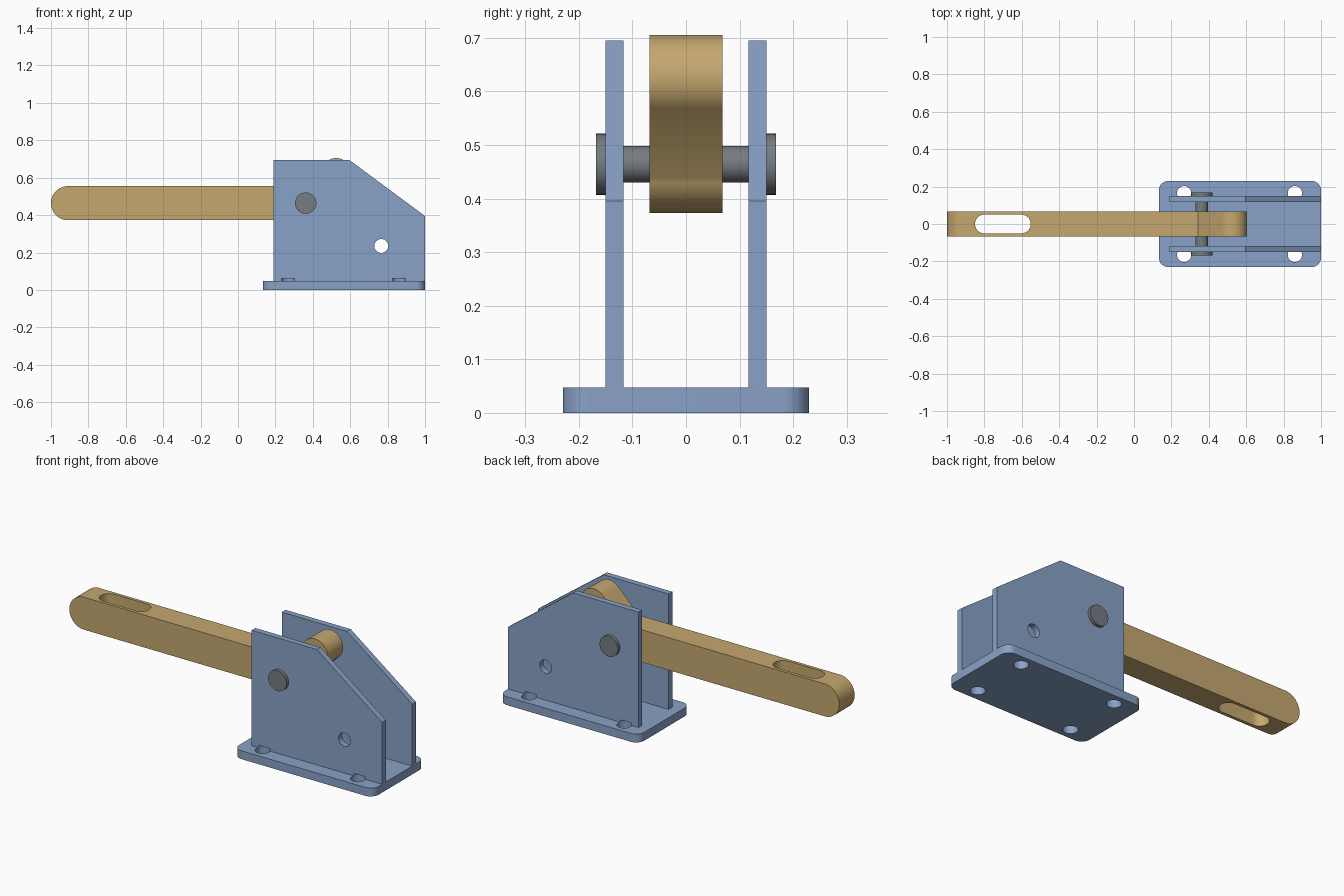
import bpy, bmesh, math

if "Cube" in bpy.data.objects:
    bpy.data.objects.remove(bpy.data.objects["Cube"])


def material(name, rgb):
    m = bpy.data.materials.new(name)
    m.diffuse_color = (*rgb, 1)
    m.use_nodes = True
    m.node_tree.nodes["Principled BSDF"].inputs["Base Color"].default_value = m.diffuse_color
    return m


BLUE = material("steel_blue", (0.25, 0.36, 0.57))
TAN = material("brass_tan", (0.56, 0.39, 0.16))
GREY = material("pin_grey", (0.18, 0.20, 0.22))


def arc(cx, cy, r, a0, a1, n=24):
    """Points on an arc, angles in degrees."""
    angles = [math.radians(a0 + (a1 - a0) * i / n) for i in range(n + 1)]
    return [(cx + r * math.cos(a), cy + r * math.sin(a)) for a in angles]


def circle(cx, cy, r, n=48):
    return arc(cx, cy, r, 0, 360, n)[:-1]


def prism(name, outline, axis, lo, hi, mat=None):
    """Extrude an outline along z (points are x,y) or y (points are x,z)."""
    bm = bmesh.new()
    place = (lambda p, d: (p[0], p[1], d)) if axis == "z" else (lambda p, d: (p[0], d, p[1]))
    face = bm.faces.new([bm.verts.new(place(p, lo)) for p in outline])
    ext = bmesh.ops.extrude_face_region(bm, geom=[face])
    new = [v for v in ext["geom"] if isinstance(v, bmesh.types.BMVert)]
    bmesh.ops.translate(bm, verts=new, vec=place((0, 0), hi - lo))
    bmesh.ops.recalc_face_normals(bm, faces=bm.faces)
    mesh = bpy.data.meshes.new(name)
    bm.to_mesh(mesh)
    bm.free()
    obj = bpy.data.objects.new(name, mesh)
    bpy.context.collection.objects.link(obj)
    if mat:
        mesh.materials.append(mat)
    return obj


def activate(obj):
    bpy.ops.object.select_all(action="DESELECT")
    obj.select_set(True)
    bpy.context.view_layer.objects.active = obj


def cut(obj, cutters):
    activate(obj)
    for c in cutters:
        mod = obj.modifiers.new("cut", "BOOLEAN")
        mod.operation = "DIFFERENCE"
        mod.solver = "EXACT"
        mod.object = c
        bpy.ops.object.modifier_apply(modifier=mod.name)


def smooth(obj):
    activate(obj)
    bpy.ops.object.shade_smooth_by_angle(angle=math.radians(30))


# Base plate with rounded corners
x0, x1, hw, r, base_top = 0.133, 1.0, 0.23, 0.05, 0.047
outline = (arc(x1 - r, hw - r, r, 0, 90, 10) + arc(x0 + r, hw - r, r, 90, 180, 10)
           + arc(x0 + r, r - hw, r, 180, 270, 10) + arc(x1 - r, r - hw, r, 270, 360, 10))
base = prism("base_plate", outline, "z", 0, base_top, BLUE)

# Side plates with a sloped rear corner
profile = [(0.19, base_top), (1.0, base_top), (1.0, 0.395), (0.595, 0.695), (0.19, 0.695)]
near = prism("side_plate_front", profile, "y", -0.15, -0.117, BLUE)
far = prism("side_plate_back", profile, "y", 0.117, 0.15, BLUE)

# Bolt holes reach slightly into the side plates; a cross hole runs through both
bolts = {s: [prism("bolt_cutter", circle(x, s * 0.165, 0.038), "z", -0.05, 0.061)
             for x in (0.268, 0.86)] for s in (-1, 1)}
cross = prism("cross_hole_cutter", circle(0.766, 0.235, 0.037), "y", -0.3, 0.3)
cut(base, bolts[-1] + bolts[1])
cut(near, bolts[-1] + [cross])
cut(far, bolts[1] + [cross])

# Lever: long round-ended bar with a short arm angled up at 45 degrees
px, pz, bar_r = 0.362, 0.464, 0.091
lever_outline = (arc(-1 + bar_r, pz, bar_r, 90, 270, 32) + arc(px, pz, bar_r, 270, 343, 14)
                 + arc(0.525, 0.625, 0.08, -45, 135, 32) + [(0.342, pz + bar_r)])
lever = prism("lever", lever_outline, "y", -0.068, 0.068, TAN)
slot = prism("slot_cutter", arc(-0.8, 0, 0.05, 90, 270) + arc(-0.602, 0, 0.05, -90, 90),
             "z", 0.2, 0.8)
cut(lever, [slot])

# Pivot pin and its heads
pin = prism("pivot_pin", circle(px, pz, 0.034), "y", -0.15, 0.15, GREY)
heads = [prism("pin_head_" + n, circle(px, pz, 0.057), "y", a, b, GREY)
         for n, a, b in (("front", -0.168, -0.15), ("back", 0.15, 0.168))]

for c in bolts[-1] + bolts[1] + [cross, slot]:
    bpy.data.objects.remove(c)
for o in [base, near, far, lever, pin] + heads:
    smooth(o)
